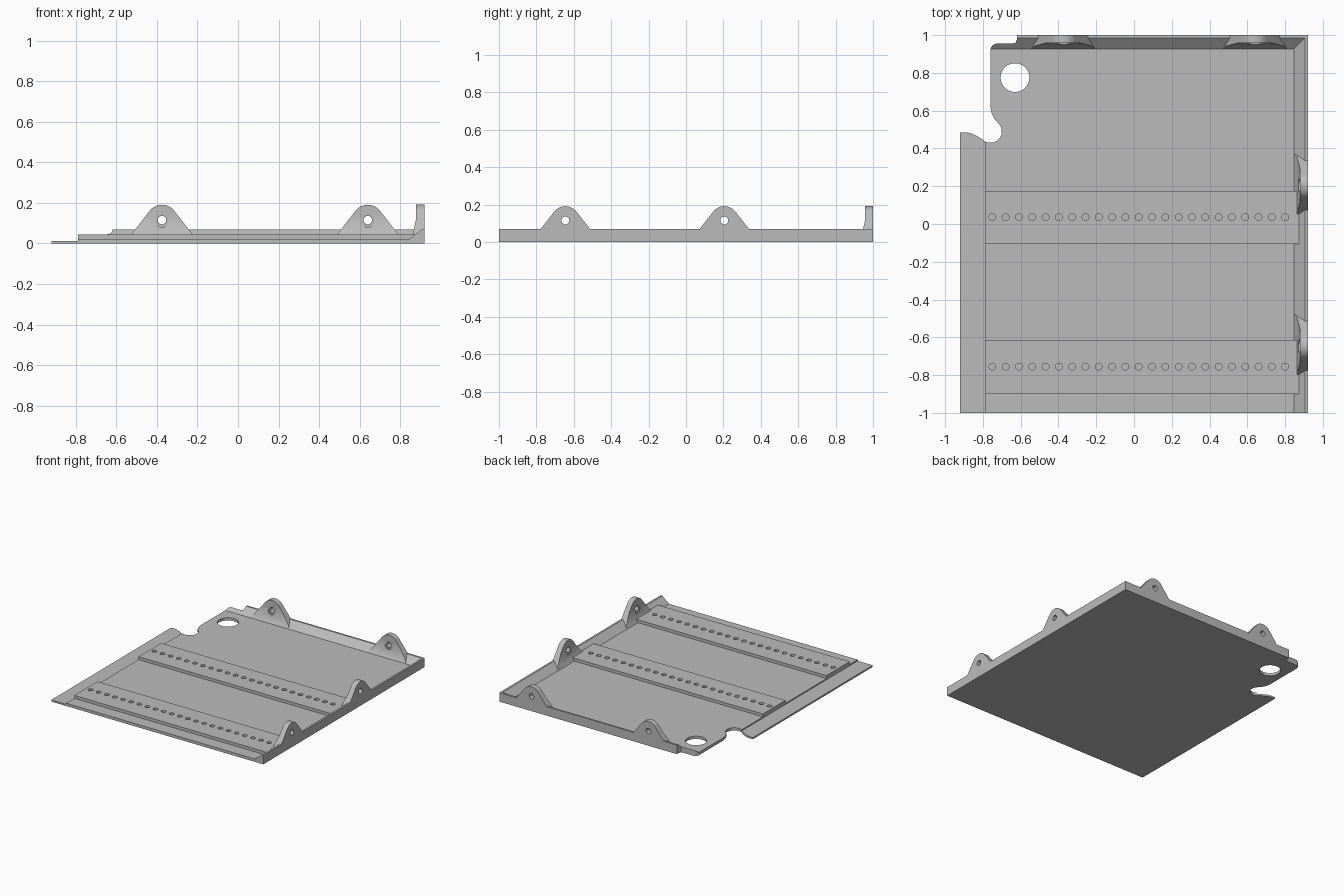
import bpy, bmesh, math
from mathutils import Matrix, Vector

if "Cube" in bpy.data.objects:
    bpy.data.objects.remove(bpy.data.objects["Cube"])

grey = bpy.data.materials.new("plain_grey")
grey.diffuse_color = (0.5, 0.5, 0.5, 1)
grey.use_nodes = True
grey.node_tree.nodes["Principled BSDF"].inputs["Base Color"].default_value = grey.diffuse_color

WALL, DECK, STRIP, LIP = 0.07, 0.022, 0.045, 0.013


def finish(name, bm):
    """Turn a bmesh into a named object with clean normals."""
    bmesh.ops.recalc_face_normals(bm, faces=bm.faces)
    me = bpy.data.meshes.new(name)
    bm.to_mesh(me)
    bm.free()
    me.materials.append(grey)
    ob = bpy.data.objects.new(name, me)
    bpy.context.collection.objects.link(ob)
    return ob


def prism(name, outline, vec):
    """Extrude a closed 3D outline along a vector."""
    bm = bmesh.new()
    face = bm.faces.new([bm.verts.new(p) for p in outline])
    ext = bmesh.ops.extrude_face_region(bm, geom=[face])
    new = [g for g in ext["geom"] if isinstance(g, bmesh.types.BMVert)]
    bmesh.ops.translate(bm, verts=new, vec=vec)
    return finish(name, bm)


def box(name, x0, x1, y0, y1, z0, z1):
    return prism(name, [(x0, y0, z0), (x1, y0, z0), (x1, y1, z0), (x0, y1, z0)],
                 (0, 0, z1 - z0))


def cylinders(name, centres, r, depth, n=24, rot=Matrix()):
    bm = bmesh.new()
    for c in centres:
        bmesh.ops.create_cone(bm, cap_ends=True, segments=n, radius1=r, radius2=r,
                              depth=depth, matrix=Matrix.Translation(c) @ rot)
    return finish(name, bm)


def boolean(ob, cutter, op="DIFFERENCE", keep=False):
    """Apply a boolean and drop the cutter."""
    mod = ob.modifiers.new("cut", "BOOLEAN")
    mod.object, mod.operation, mod.solver = cutter, op, "EXACT"
    bpy.context.view_layer.update()
    ev = ob.evaluated_get(bpy.context.evaluated_depsgraph_get())
    me = bpy.data.meshes.new_from_object(ev)
    ob.modifiers.clear()
    ob.data = me
    if not keep:
        bpy.data.objects.remove(cutter)


def smooth(ob):
    ob.data.shade_smooth()
    ob.data.set_sharp_from_angle(angle=math.radians(30))


# Tray: flat deck with sloped right and back rims meeting in a mitre
xs, ys = (-0.79, 0.847, 0.905, 0.92), (-1, 0.927, 0.985, 1)
bm = bmesh.new()
top = [[bm.verts.new((x, y, WALL if i > 1 or j > 1 else DECK))
        for j, y in enumerate(ys)] for i, x in enumerate(xs)]
for i in range(3):
    for j in range(3):
        a, b, c, d = top[i][j], top[i + 1][j], top[i + 1][j + 1], top[i][j + 1]
        if i == j == 1:
            bm.faces.new((a, b, c))
            bm.faces.new((a, c, d))
        else:
            bm.faces.new((a, b, c, d))
rim = [r[0] for r in top] + top[3][1:] + [r[3] for r in top[2::-1]] + top[0][2:0:-1]
low = [bm.verts.new((v.co.x, v.co.y, 0)) for v in rim]
for k in range(len(rim)):
    n = (k + 1) % len(rim)
    bm.faces.new((rim[k], low[k], low[n], rim[n]))
bm.faces.new(low)
tray = finish("tray", bm)

# Thin lip along the left edge
lip = box("left_lip", -0.92, -0.79, -1, 1, 0, LIP)

# Corner notch with a round hook, and the large round hole
hook = [(-0.76 + 0.06 * math.cos(math.radians(a)), 0.49 + 0.06 * math.sin(math.radians(a)))
        for a in range(225, 406, 10)]
corner = [(-0.76 + 0.035 * (1 - math.cos(t)), 0.92 + 0.035 * math.sin(t))
          for t in [k * math.pi / 12 for k in range(7)]]
path = [(-1, 0.486), (-0.885, 0.485), (-0.86, 0.479), (-0.83, 0.465)] + hook + \
       [(-0.738, 0.555), (-0.753, 0.585), (-0.76, 0.62)] + corner + \
       [(-0.645, 0.955), (-0.627, 0.96), (-0.62, 0.975), (-0.62, 1.1), (-1, 1.1)]
notch = prism("notch_cutter", [(x, y, -0.1) for x, y in path], (0, 0, 0.4))
boolean(lip, notch, keep=True)
boolean(tray, notch)
boolean(tray, cylinders("hole_cutter", [(-0.63, 0.775, 0)], 0.076, 0.5, 48))
smooth(tray)
smooth(lip)

# Two raised strips, each with a row of round holes
for name, y0, y1, yh in (("front_strip", -0.9, -0.613, -0.755),
                         ("middle_strip", -0.105, 0.175, 0.036)):
    strip = box(name, -0.79, 0.874, y0, y1, DECK, STRIP)
    row = [(-0.75 + k * 1.55 / 22, yh, 0.035) for k in range(23)]
    boolean(strip, cylinders("row_cutter", row, 0.018, 0.1, 20))
    smooth(strip)


def tab(name, place):
    """Rounded mounting ear: u along the wall, d inward from its outer face."""
    r, zc, tilt = 0.076, 0.115, math.radians(38)
    arc = [(r * math.cos(a), zc + r * math.sin(a))
           for a in [tilt + k * (math.pi - 2 * tilt) / 20 for k in range(21)]]
    run = (arc[0][1] - 0.01) * math.tan(tilt)
    foot = arc[0][0] + run
    face = [(foot, 0.01)] + arc + [(-foot, 0.01)]
    ear = prism(name, [(u, -0.1, z) for u, z in face], (0, 0.3, 0))
    # Side section: slim top, flared foot resting on the sloped rim
    side = [(0, WALL), (0, 0.25), (0.042, 0.25), (0.042, 0.12), (0.058, STRIP),
            (0.073, DECK), (0.015, WALL)]
    boolean(ear, prism("section_cutter", [(-0.3, d, z) for d, z in side], (0.6, 0, 0)),
            "INTERSECT")
    # Bolt hole and its flat seat
    rot = Matrix.Rotation(math.pi / 2, 4, "X")
    boolean(ear, cylinders("bolt_cutter", [(0, 0, zc)], 0.021, 0.4, 24, rot))
    boolean(ear, cylinders("seat_cutter", [(0, 0.142, zc)], 0.034, 0.2, 24, rot))
    ear.data.transform(place)
    smooth(ear)


# Ears on the back wall and the right wall
for label, x in (("left", -0.375), ("right", 0.64)):
    tab("back_ear_" + label, Matrix.Translation((x, 1, 0)) @ Matrix.Rotation(math.pi, 4, "Z"))
for label, y in (("front", -0.645), ("rear", 0.205)):
    tab("side_ear_" + label,
        Matrix.Translation((0.92, y, 0)) @ Matrix.Rotation(math.pi / 2, 4, "Z"))
